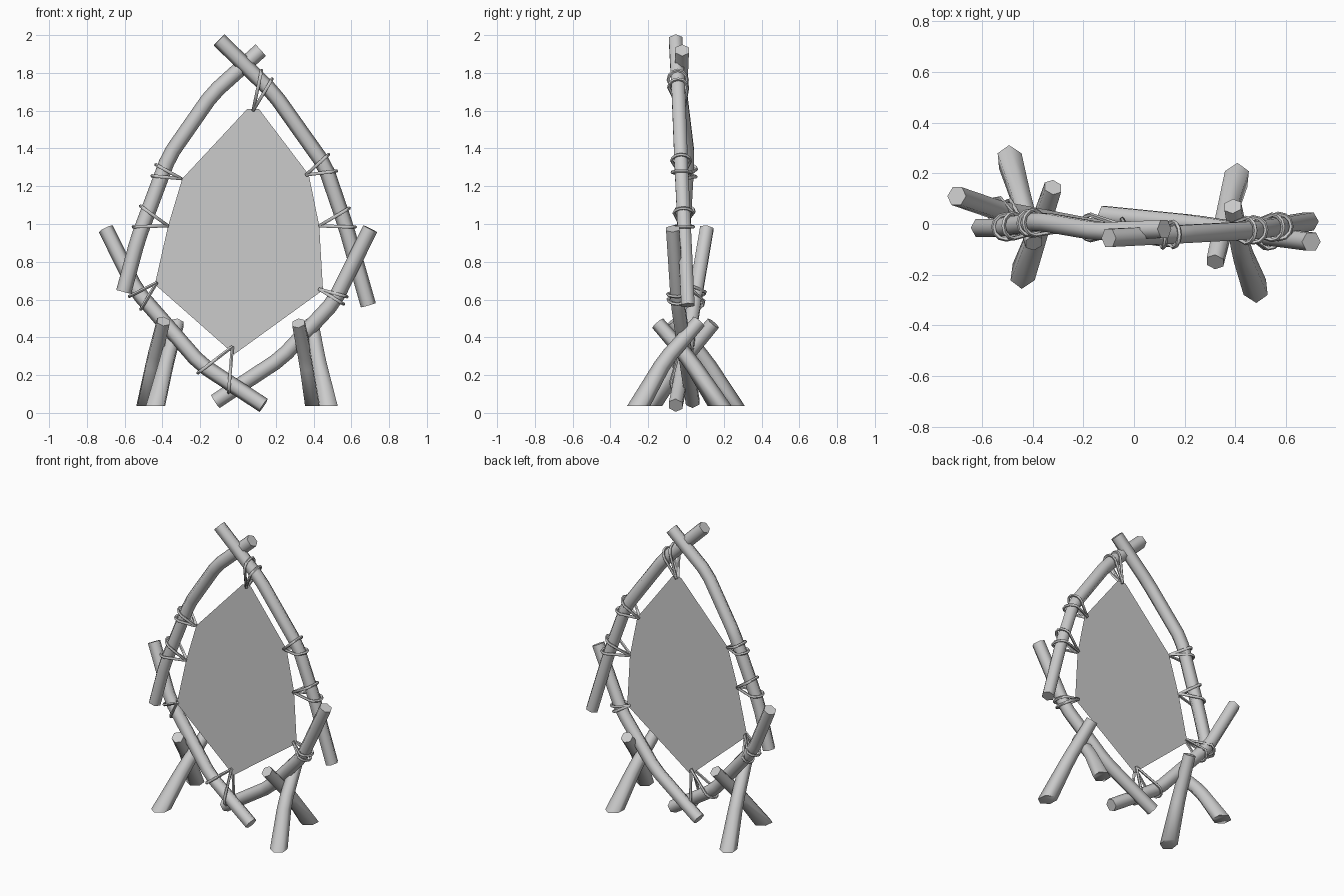
import bpy, bmesh, math
from mathutils import Vector

if "Cube" in bpy.data.objects:
    bpy.data.objects.remove(bpy.data.objects["Cube"])

grey = bpy.data.materials.new("plain_grey")
grey.use_nodes = True
grey.diffuse_color = (0.6, 0.6, 0.6, 1)
grey.node_tree.nodes["Principled BSDF"].inputs["Base Color"].default_value = (0.6, 0.6, 0.6, 1)


def finish(name, bm):
    """Turn a bmesh into a smooth shaded object with crisp ends."""
    mesh = bpy.data.meshes.new(name)
    bm.to_mesh(mesh)
    bm.free()
    mesh.materials.append(grey)
    mesh.shade_smooth()
    mesh.set_sharp_from_angle(angle=math.radians(70))
    obj = bpy.data.objects.new(name, mesh)
    bpy.context.collection.objects.link(obj)


def sweep(bm, points, radii, ref, sides=6, closed=False):
    """Sweep a round section along a path; ref steers the section."""
    n, rings = len(points), []
    for i, p in enumerate(points):
        before = points[i - 1] if closed or i else p
        after = points[(i + 1) % n] if closed or i < n - 1 else p
        tangent = (after - before).normalized()
        u = tangent.cross(ref).normalized()
        v = u.cross(tangent)
        angles = [math.tau * k / sides for k in range(sides)]
        rings.append([bm.verts.new(p + (u * math.cos(a) + v * math.sin(a)) * radii[i]) for a in angles])
    for i in range(n if closed else n - 1):
        a, b = rings[i], rings[(i + 1) % n]
        for k in range(sides):
            j = (k + 1) % sides
            bm.faces.new((a[k], a[j], b[j], b[k]))
    if not closed:
        bm.faces.new(rings[0])
        bm.faces.new(rings[-1])
    bmesh.ops.recalc_face_normals(bm, faces=bm.faces)


def soften(points):
    """Replace each inner corner by two points for a gentler bend."""
    out = [points[0]]
    for a, b, c in zip(points, points[1:], points[2:]):
        out += [b + (a - b).normalized() * 0.04, b + (c - b).normalized() * 0.04]
    return out + [points[-1]]


# Four crossed frame logs
Y, X = Vector((0, 1, 0)), Vector((1, 0, 0))
logs = {
    "upper_right_log": [(-.605, -.015, .64), (-.53, -.015, .92), (-.365, .01, 1.36), (-.135, -.03, 1.69), (.12, -.02, 1.92)],
    "upper_left_log": [(-.10, -.055, 1.975), (.19, -.04, 1.69), (.46, -.025, 1.31), (.57, -.01, .99), (.69, .01, .57)],
    "lower_right_log": [(-.70, .11, .975), (-.54, .055, .65), (-.2, -.01, .26), (.135, -.055, .04)],
    "lower_left_log": [(.70, -.07, .975), (.51, -.045, .59), (.23, 0, .29), (-.12, .035, .06)],
}
for name, pts in logs.items():
    logs[name] = pts = [Vector(p) for p in pts]
    path = soften(pts)
    bm = bmesh.new()
    sweep(bm, path, [0.041] * len(path), Y)
    finish(name, bm)

# Splayed legs, sawn level at the ground
legs = {
    "right_leg_back": [(-.395, -.075, .485), (-.445, .1, .28), (-.495, .27, 0)],
    "right_leg_front": [(-.32, .145, .475), (-.375, -.02, .28), (-.445, -.215, 0)],
    "left_leg_back": [(.32, -.15, .475), (.36, .02, .28), (.41, .2, 0)],
    "left_leg_front": [(.39, .07, .485), (.425, -.11, .28), (.485, -.27, 0)],
}
for name, pts in legs.items():
    path = soften([Vector(p) for p in pts])
    bm = bmesh.new()
    sweep(bm, path, [.038, .042, .044, .055], X)
    cut = bmesh.ops.bisect_plane(bm, geom=bm.verts[:] + bm.edges[:] + bm.faces[:],
                                 plane_co=(0, 0, .037), plane_no=(0, 0, 1), clear_inner=True)
    bmesh.ops.holes_fill(bm, edges=[e for e in bm.edges if e.is_boundary])
    finish(name, bm)

# Stretched hide panel
SHEET_Y = -.02
outline = [(.05, 1.61), (.11, 1.61), (.375, 1.26), (.43, .99), (.45, .65),
           (-.02, .31), (-.44, .68), (-.37, .99), (-.295, 1.24)]
bm = bmesh.new()
bm.faces.new([bm.verts.new((x, SHEET_Y, z)) for x, z in reversed(outline)])
bmesh.ops.recalc_face_normals(bm, faces=bm.faces)
for f in bm.faces:
    if f.normal.y > 0:
        f.normal_flip()
finish("hide_panel", bm)


def nearest_on_log(log, x, z):
    """Closest centre point of a log, seen from the front."""
    best = None
    for a, b in zip(log, log[1:]):
        d = Vector((b.x - a.x, b.z - a.z))
        t = max(0, min(1, Vector((x - a.x, z - a.z)).dot(d) / d.length_squared))
        q = a.lerp(b, t)
        gap = math.hypot(q.x - x, q.z - z)
        if best is None or gap < best[0]:
            best = (gap, q)
    return best[1]


# Lashings: each is a pair of teardrop loops from the panel round a log
ties = [
    ("top_lashing", "upper_left_log", (.08, 1.6), (.12, 1.77), (.16, 1.73)),
    ("left_upper_lashing", "upper_left_log", (.36, 1.26), (.45, 1.34), (.475, 1.275)),
    ("left_middle_lashing", "upper_left_log", (.43, .99), (.55, 1.06), (.57, .985)),
    ("left_lower_lashing", "lower_left_log", (.43, .655), (.51, .605), (.525, .63)),
    ("bottom_lashing", "lower_right_log", (-.03, .35), (-.17, .245), (-.045, .16)),
    ("right_lower_lashing", "lower_right_log", (-.43, .69), (-.53, .64), (-.485, .595)),
    ("right_middle_lashing", "upper_right_log", (-.37, .99), (-.46, 1.06), (-.5, .985)),
    ("right_upper_lashing", "upper_right_log", (-.3, 1.24), (-.39, 1.29), (-.405, 1.25)),
]
for name, log, (px, pz), *ends in ties:
    bm = bmesh.new()
    for x, z in ends:
        q = nearest_on_log(logs[log], x, z)
        p = Vector((px, SHEET_Y, pz))
        out = Vector((q.x - px, 0, q.z - pz)).normalized()
        path = [p - Y * .008]
        for k in range(7):
            a = math.pi * (k / 6 - .5)
            path.append(q + (Y * math.sin(a) + out * math.cos(a)) * .05)
        path.append(p + Y * .008)
        sweep(bm, path, [.009] * len(path), out.cross(Y), sides=5, closed=True)
    finish(name, bm)
